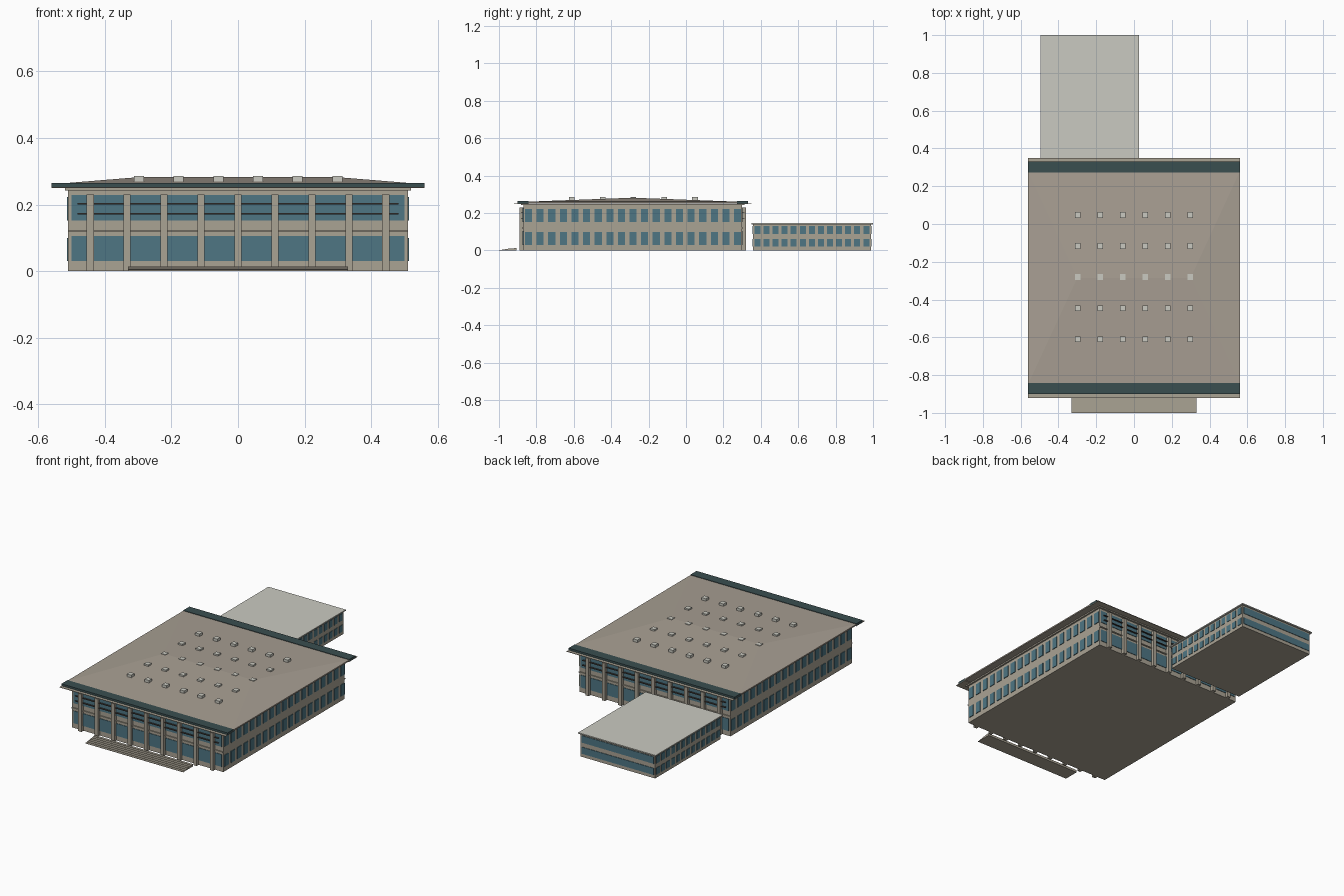
import bpy, bmesh

if "Cube" in bpy.data.objects:
    bpy.data.objects.remove(bpy.data.objects["Cube"])


def srgb(*c):
    return [((v / 255 + 0.055) / 1.055) ** 2.4 if v > 10 else v / 3294 for v in c] + [1]


def material(name, *c):
    m = bpy.data.materials.new(name)
    m.diffuse_color = srgb(*c)
    m.use_nodes = True
    m.node_tree.nodes["Principled BSDF"].inputs["Base Color"].default_value = m.diffuse_color
    return m


STONE = material("stone", 170, 163, 148)
ROOF = material("roof_beige", 168, 159, 147)
GLASS = material("blue_glass", 78, 118, 132)
TEAL = material("dark_teal", 58, 78, 80)
PALE = material("pale_roof", 202, 202, 193)
BROWN = material("dark_brown", 72, 64, 60)


def finish(name, bm, mat):
    bmesh.ops.recalc_face_normals(bm, faces=bm.faces)
    me = bpy.data.meshes.new(name)
    bm.to_mesh(me)
    bm.free()
    me.materials.append(mat)
    ob = bpy.data.objects.new(name, me)
    bpy.context.collection.objects.link(ob)
    return ob


def boxes(name, mat, items):
    """One object from boxes given as (x0, x1, y0, y1, z0, z1)."""
    bm = bmesh.new()
    for x0, x1, y0, y1, z0, z1 in items:
        vs = bmesh.ops.create_cube(bm, size=1)["verts"]
        for v in vs:
            v.co = ((x0 + x1) / 2 + v.co.x * (x1 - x0),
                    (y0 + y1) / 2 + v.co.y * (y1 - y0),
                    (z0 + z1) / 2 + v.co.z * (z1 - z0))
    return finish(name, bm, mat)


CY = -0.285           # centre line of the main hall
HX, HY = 0.51, 0.585  # half size of its walls

# Main hall walls and cornice
boxes("main_walls", STONE, [(-HX, HX, CY - HY, CY + HY, 0, 0.245)])
boxes("cornice", STONE, [(-0.52, 0.52, CY - 0.597, CY + 0.597, 0.242, 0.25)])


# Front and back facades, same parts on both sides
def facade(s, name):
    def slab(x0, x1, d0, d1, z0, z1):
        a, b = sorted((CY + s * (HY + d0), CY + s * (HY + d1)))
        return (x0, x1, a, b, z0, z1)
    boxes(name + "_window_bands", GLASS,
          [slab(-0.5, 0.5, -0.002, 0.003, z0, z1) for z0, z1 in ((0.03, 0.105), (0.152, 0.228))])
    boxes(name + "_pilasters", STONE,
          [slab(i * 0.111 - 0.011, i * 0.111 + 0.011, -0.002, 0.02, 0, 0.23) for i in range(-4, 5)])
    boxes(name + "_floor_ledge", STONE, [slab(-HX, HX, -0.002, 0.006, 0.118, 0.124)])
    boxes(name + "_sunshade_fins", BROWN,
          [slab(-0.482, 0.482, 0, 0.012, z, z + 0.004) for z in (0.17, 0.2)])
    # Dark eave band with the thin lip below it
    boxes(name + "_eave", TEAL, [slab(-0.56, 0.56, -0.028, 0.031, 0.252, 0.264)])
    boxes(name + "_eave_lip", STONE, [slab(-0.56, 0.56, -0.03, 0.05, 0.249, 0.252)])


facade(-1, "front")
facade(1, "back")

# Side windows of the main hall
side = []
for s in (-1, 1):
    for i in range(19):
        y = -0.842 + i * 0.0621
        for z0, z1 in ((0.03, 0.1), (0.152, 0.222)):
            a, b = sorted((s * (HX - 0.002), s * (HX + 0.004)))
            side.append((a, b, y - 0.019, y + 0.019, z0, z1))
boxes("side_windows", GLASS, side)

# Low hipped roof on a thin deck
boxes("roof_deck", ROOF, [(-0.56, 0.56, CY - 0.56, CY + 0.56, 0.253, 0.261)])
bm = bmesh.new()
base = [bm.verts.new((x, CY + y, 0.261)) for x, y in
        ((-0.558, -0.558), (0.558, -0.558), (0.558, 0.558), (-0.558, 0.558))]
r0, r1 = bm.verts.new((-0.3, CY, 0.282)), bm.verts.new((0.3, CY, 0.282))
for f in ((base[0], base[1], r1, r0), (base[1], base[2], r1),
          (base[2], base[3], r0, r1), (base[3], base[0], r0), base[::-1]):
    bm.faces.new(f)
finish("hip_roof", bm, ROOF)

# Grid of skylights
boxes("skylights", PALE,
      [(x - 0.015, x + 0.015, y - 0.015, y + 0.015, 0.262, 0.285)
       for x in [-0.297 + i * 0.119 for i in range(6)]
       for y in [-0.61 + j * 0.1645 for j in range(5)]])

# Rear annex
AX0, AX1, AY0, AY1 = -0.485, 0.017, 0.358, 0.99
boxes("annex_walls", STONE, [(AX0, AX1, AY0, AY1, 0, 0.141)])
boxes("annex_roof", PALE, [(-0.495, 0.027, 0.35, 1.0, 0.14, 0.147)])
FLOORS = ((0.02, 0.061), (0.088, 0.131))
wins = []
for z0, z1 in FLOORS:
    for i in range(13):
        y = 0.382 + i * 0.0485
        for x in (AX0, AX1):
            wins.append((x - 0.003, x + 0.003, y - 0.016, y + 0.016, z0, z1))
    for y in (AY0, AY1):
        wins.append((AX0 + 0.008, AX1 - 0.008, y - 0.003, y + 0.003, z0, z1))
boxes("annex_windows", GLASS, wins)

# Shallow entrance steps
N = 6
boxes("entrance_steps", STONE,
      [(-0.33, 0.33, -1 + i * 0.095 / N, -1 + (i + 1) * 0.095 / N, 0, 0.014 * (i + 1) / N)
       for i in range(N)])
